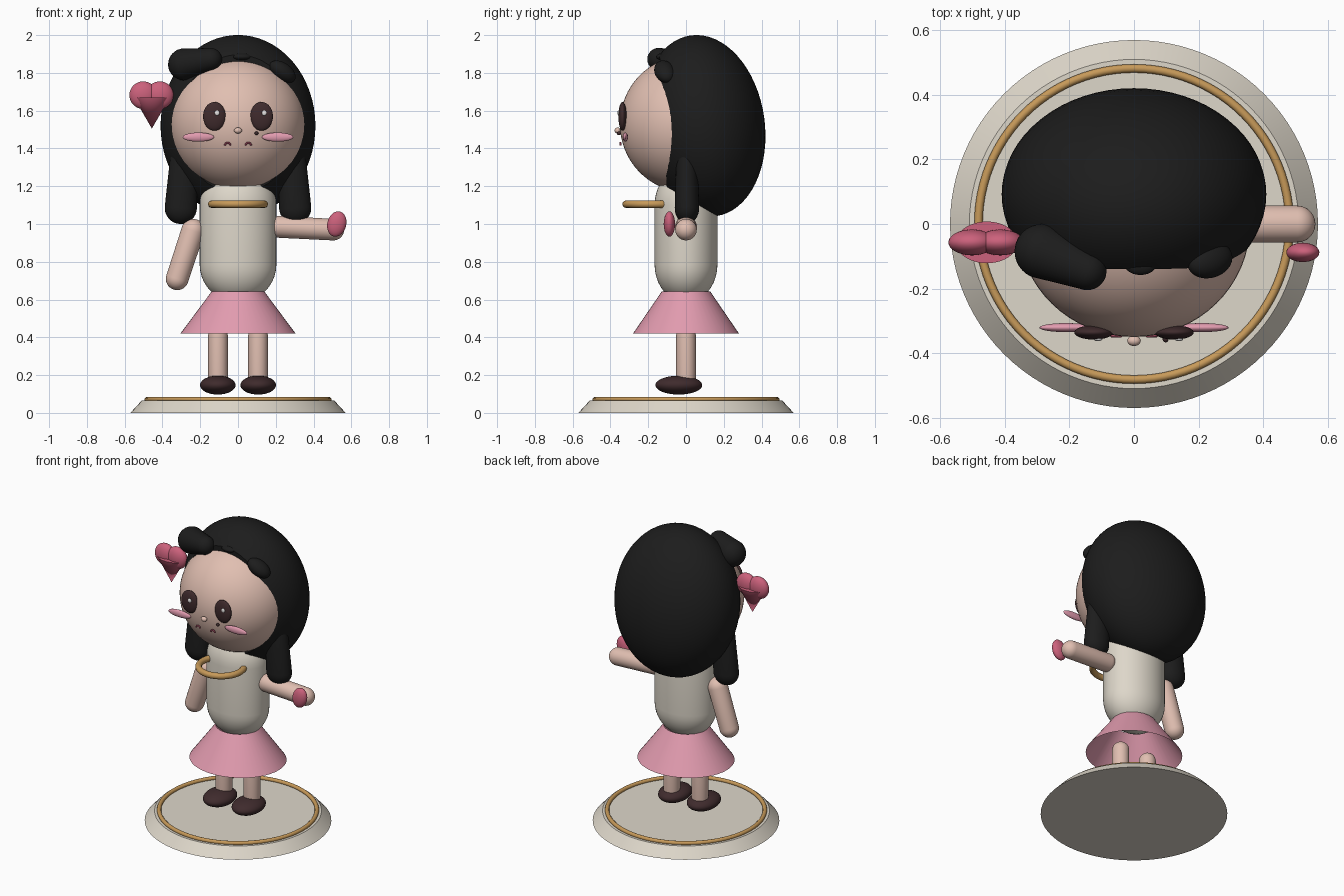
import bpy, bmesh, math
from mathutils import Vector, Matrix

if "Cube" in bpy.data.objects:
    bpy.data.objects.remove(bpy.data.objects["Cube"])


def material(name, rgb):
    m = bpy.data.materials.new(name)
    m.diffuse_color = (*rgb, 1)
    m.use_nodes = True
    m.node_tree.nodes["Principled BSDF"].inputs["Base Color"].default_value = m.diffuse_color
    return m


SKIN = material("skin", (0.75, 0.52, 0.44))
CREAM = material("cream", (0.73, 0.68, 0.59))
PINK = material("pink", (0.76, 0.33, 0.43))
ROSE = material("rose", (0.60, 0.12, 0.20))
GOLD = material("gold", (0.57, 0.32, 0.10))
BLACK = material("black_hair", (0.012, 0.012, 0.012))
BROWN = material("dark_brown", (0.05, 0.024, 0.026))
WHITE = material("eye_white", (0.85, 0.83, 0.82))


def finish(name, bm, mat, matrix=Matrix()):
    bm.transform(matrix)
    bmesh.ops.recalc_face_normals(bm, faces=bm.faces)
    me = bpy.data.meshes.new(name)
    bm.to_mesh(me)
    bm.free()
    me.materials.append(mat)
    ob = bpy.data.objects.new(name, me)
    bpy.context.collection.objects.link(ob)
    bpy.ops.object.select_all(action='DESELECT')
    ob.select_set(True)
    bpy.context.view_layer.objects.active = ob
    bpy.ops.object.shade_smooth_by_angle(angle=math.radians(35))
    return ob


def placed(loc, scale=(1, 1, 1), rot=(0, 0, 0)):
    r = Matrix.Rotation(rot[2], 4, 'Z') @ Matrix.Rotation(rot[1], 4, 'Y') @ Matrix.Rotation(rot[0], 4, 'X')
    return Matrix.Translation(loc) @ r @ Matrix.Diagonal((*scale, 1))


def ellipsoid(name, loc, radii, mat, rot=(0, 0, 0), seg=40):
    bm = bmesh.new()
    bmesh.ops.create_uvsphere(bm, u_segments=seg, v_segments=seg // 2, radius=1)
    return finish(name, bm, mat, placed(loc, radii, rot))


def lathe(name, profile, mat, matrix=Matrix(), seg=48):
    """Revolve (radius, height) points about z; zero radius closes the end."""
    bm = bmesh.new()
    vs = [bm.verts.new((r, 0, z)) for r, z in profile]
    es = [bm.edges.new(p) for p in zip(vs, vs[1:])]
    bmesh.ops.spin(bm, geom=vs + es, cent=(0, 0, 0), axis=(0, 0, 1),
                   angle=2 * math.pi, steps=seg)
    bmesh.ops.remove_doubles(bm, verts=bm.verts, dist=1e-5)
    return finish(name, bm, mat, matrix)


def capsule(name, a, b, ra, rb, mat, flat=1.0):
    """Round-ended limb from a to b, tapering ra to rb, flattened in y."""
    a, b = Vector(a), Vector(b)
    length = (b - a).length
    arc = [math.pi / 2 * i / 8 for i in range(9)]
    prof = [(ra * math.sin(t), -ra * math.cos(t)) for t in arc]
    prof += [(rb * math.cos(t), length + rb * math.sin(t)) for t in arc]
    prof[0], prof[-1] = (0, -ra), (0, length + rb)
    turn = Vector((0, 0, 1)).rotation_difference(b - a).to_matrix().to_4x4()
    return lathe(name, prof, mat, Matrix.Translation(a) @ Matrix.Diagonal((1, flat, 1, 1)) @ turn, 32)


def ring(name, loc, major, minor, mat, start=0.0, sweep=2 * math.pi, rot=(0, 0, 0), seg=64, sides=12):
    bm = bmesh.new()
    closed = sweep > 6.28
    count = seg if closed else seg + 1
    loops = []
    for i in range(count):
        a = start + sweep * i / seg
        loops.append([bm.verts.new((
            (major + minor * math.cos(t)) * math.cos(a),
            (major + minor * math.cos(t)) * math.sin(a),
            minor * math.sin(t))) for t in (2 * math.pi * j / sides for j in range(sides))])
    for i in range(seg):
        p, q = loops[i], loops[(i + 1) % count]
        for j in range(sides):
            k = (j + 1) % sides
            bm.faces.new((p[j], q[j], q[k], p[k]))
    if not closed:
        bm.faces.new(loops[0])
        bm.faces.new(loops[-1])
    return finish(name, bm, mat, placed(loc, rot=rot))


# Stand
lathe("base", [(0, 0), (0.57, 0), (0.51, 0.065), (0, 0.065)], CREAM, seg=96)
ring("base_trim", (0, 0, 0.071), 0.482, 0.013, GOLD, seg=96)

# Torso and open skirt
dome = [math.pi / 2 * i / 10 for i in range(11)]
torso = [(0.203 * math.sin(t), 0.785 - 0.2 * math.cos(t)) for t in dome]
torso += [(0.203 * math.cos(t), 1.10 + 0.2 * math.sin(t)) for t in dome]
torso[0], torso[-1] = (0, 0.585), (0, 1.30)
lathe("torso", torso, CREAM, Matrix.Diagonal((1, 0.82, 1, 1)))
lathe("skirt", [(0.14, 0.642), (0.305, 0.42)], PINK, Matrix.Diagonal((1, 0.92, 1, 1)))
ring("necklace", (0, -0.178, 1.105), 0.139, 0.02, GOLD)

# Legs, shoes, side hair locks, eyes, cheeks and mouth come in pairs
for side, s in (("left", -1), ("right", 1)):
    capsule(side + "_leg", (s * 0.106, 0, 0.16), (s * 0.106, 0, 0.41), 0.052, 0.052, SKIN)
    ellipsoid(side + "_shoe", (s * 0.107, -0.038, 0.147), (0.094, 0.124, 0.05), BROWN)
    capsule(side + "_hair_lock", (s * 0.303, 0.005, 1.085), (s * 0.285, 0.005, 1.34),
            0.085, 0.075, BLACK, 0.76)
    ellipsoid(side + "_eye", (s * 0.125, -0.336, 1.57), (0.06, 0.022, 0.076), BROWN)
    ellipsoid(side + "_eye_glint", (s * 0.125 + 0.014, -0.357, 1.588), (0.013, 0.006, 0.014), WHITE, seg=16)
    ellipsoid(side + "_cheek", (s * 0.21, -0.321, 1.46), (0.083, 0.014, 0.024), PINK)
    ring(side + "_mouth_curve", (s * 0.055, -0.347, 1.416), 0.014, 0.005, ROSE,
         0, math.pi, (math.pi / 2, 0, 0), 12, 8)

# Arms and the small ornament in the raised hand
capsule("lowered_arm", (-0.238, 0, 0.965), (-0.322, 0, 0.71), 0.062, 0.06, SKIN)
capsule("raised_arm", (0.22, 0, 0.985), (0.505, 0, 0.97), 0.058, 0.057, SKIN)
ellipsoid("hand_ornament", (0.523, -0.088, 1.0), (0.05, 0.03, 0.068), ROSE, (0, 0.25, 0))

# Head
ellipsoid("head", (0, 0, 1.53), (0.36, 0.35, 0.36), SKIN, seg=64)
ellipsoid("nose", (0, -0.362, 1.495), (0.021, 0.016, 0.016), SKIN, seg=20)
ellipsoid("beauty_mark", (0.098, -0.355, 1.48), (0.01, 0.012, 0.01), BROWN, seg=16)

# Main hair mass, sliced off in front of the face
bm = bmesh.new()
bmesh.ops.create_uvsphere(bm, u_segments=64, v_segments=32, radius=1)
bm.transform(placed((0, 0.092, 1.52), (0.41, 0.325, 0.483), (0.14, 0, 0)))
cut = bmesh.ops.bisect_plane(bm, geom=bm.verts[:] + bm.edges[:] + bm.faces[:],
                             plane_co=(0, -0.12, 1.53), plane_no=(0, -1, -0.055), clear_outer=True)
bmesh.ops.contextual_create(bm, geom=[g for g in cut["geom_cut"] if isinstance(g, bmesh.types.BMEdge)])
finish("hair", bm, BLACK)

# Fringe tufts
capsule("large_fringe_tuft", (-0.285, -0.085, 1.845), (-0.145, -0.145, 1.872), 0.085, 0.06, BLACK)
ellipsoid("small_fringe_tuft", (0.235, -0.112, 1.806), (0.08, 0.055, 0.047), BLACK, (0, 0.6, 0.3))
ellipsoid("middle_fringe_tuft", (0.02, -0.12, 1.885), (0.052, 0.038, 0.02), BLACK)

# Heart hair clip
for side, x in (("outer", -0.502), ("inner", -0.414)):
    ellipsoid("heart_" + side + "_lobe", (x, -0.057, 1.682), (0.073, 0.04, 0.073), ROSE)
lathe("heart_point", [(0, 1.67), (0.095, 1.67), (0, 1.505)], ROSE,
      placed((-0.456, -0.057, 0), (1, 0.68, 1)))
